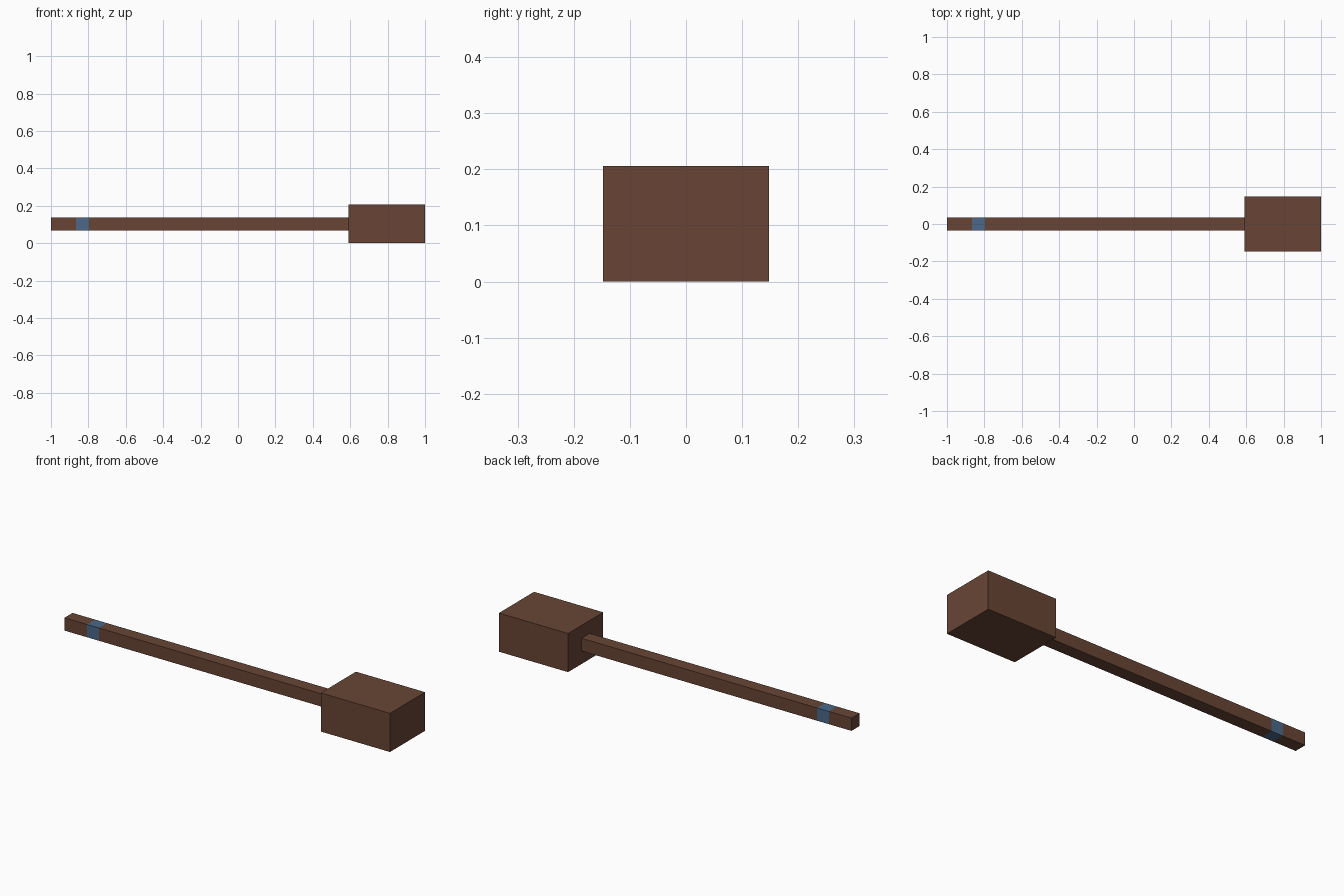
import bpy, bmesh
from mathutils import Vector

cube = bpy.data.objects.get("Cube")
if cube:
    bpy.data.objects.remove(cube, do_unlink=True)


def make_material(name, color):
    mat = bpy.data.materials.new(name)
    mat.use_nodes = True
    mat.diffuse_color = color
    mat.node_tree.nodes["Principled BSDF"].inputs["Base Color"].default_value = color
    return mat


wood = make_material("brown wood", (0.138, 0.060, 0.036, 1))
blue = make_material("blue band", (0.070, 0.138, 0.250, 1))


def make_box(name, low, high, materials, cuts=()):
    """Box between two corners, with optional edge loops at the given x positions."""
    low, high = Vector(low), Vector(high)
    bm = bmesh.new()
    bmesh.ops.create_cube(bm, size=1)
    bmesh.ops.scale(bm, vec=high - low, verts=bm.verts)
    bmesh.ops.translate(bm, vec=(low + high) / 2, verts=bm.verts)
    for x in cuts:
        bmesh.ops.bisect_plane(bm, geom=bm.verts[:] + bm.edges[:] + bm.faces[:],
                               plane_co=(x, 0, 0), plane_no=(1, 0, 0))
    # Faces between the two cuts take the second material
    if cuts:
        for face in bm.faces:
            if cuts[0] < face.calc_center_median().x < cuts[1]:
                face.material_index = 1
    mesh = bpy.data.meshes.new(name)
    bm.to_mesh(mesh)
    bm.free()
    for mat in materials:
        mesh.materials.append(mat)
    obj = bpy.data.objects.new(name, mesh)
    bpy.context.collection.objects.link(obj)
    return obj


# Heavy block head
make_box("mallet_head", (0.592, -0.148, 0), (1, 0.148, 0.206), [wood])

# Square handle with a painted band near the grip end
make_box("handle", (-1, -0.034, 0.069), (0.60, 0.034, 0.137), [wood, blue],
         cuts=(-0.866, -0.797))
